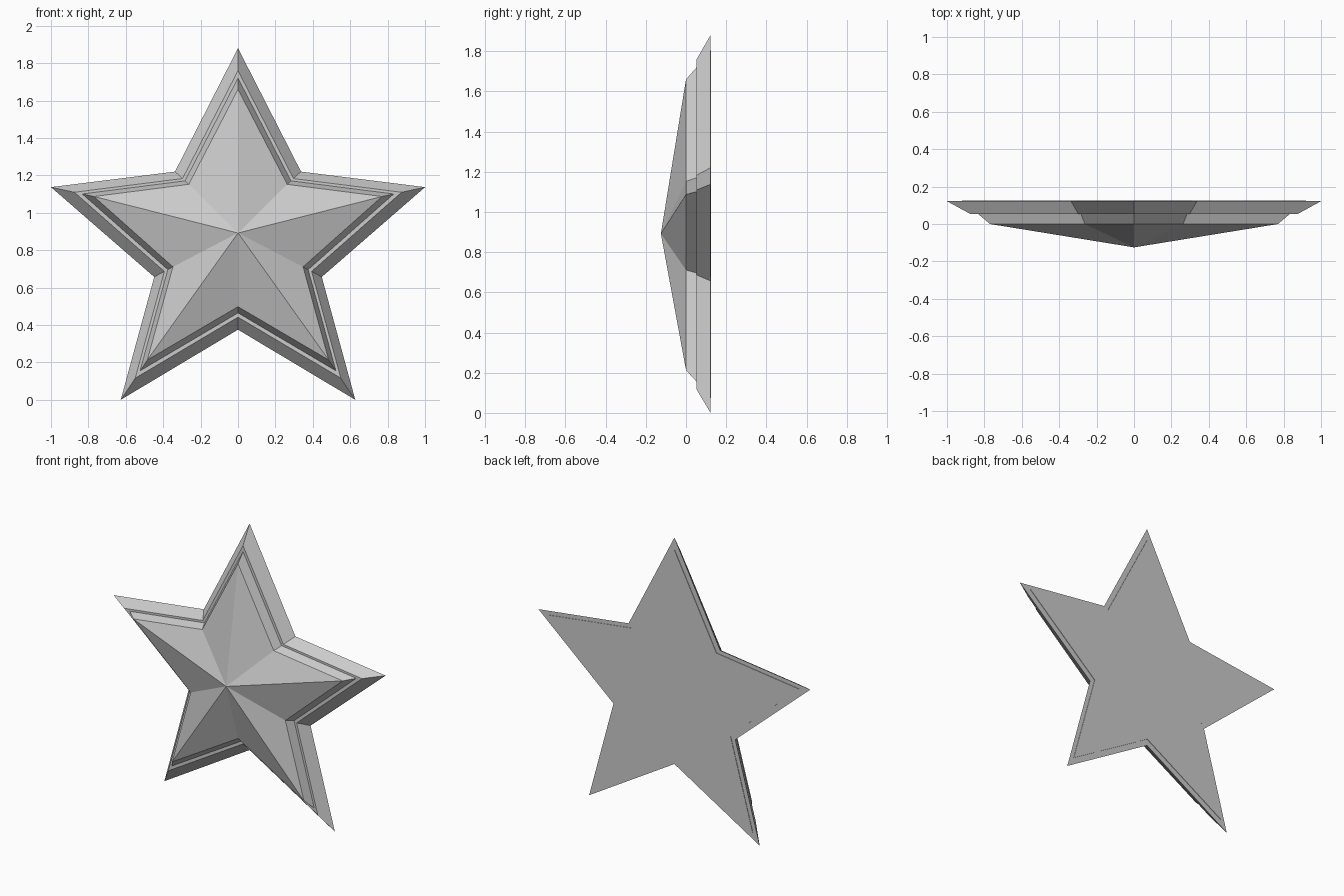
import bpy
import bmesh

if "Cube" in bpy.data.objects:
    bpy.data.objects.remove(bpy.data.objects["Cube"])

# Right half of the star outline (x, z), top tip to bottom notch
OUTER = [(0, 1.88), (0.337, 1.22), (1.0, 1.137), (0.448, 0.657), (0.627, 0.0), (0, 0.375)]
INNER = [(0, 1.66), (0.263, 1.152), (0.77, 1.087), (0.348, 0.711), (0.485, 0.213), (0, 0.498)]
CENTRE_Z = 0.892


def outline(f):
    """Full star outline, blended from the outer rim (0) to the face edge (1)."""
    half = [(a[0] + (b[0] - a[0]) * f, a[1] + (b[1] - a[1]) * f)
            for a, b in zip(OUTER, INNER)]
    return half + [(-x, z) for x, z in half[-2:0:-1]]


def star_part(name, rings, front_y, back_y):
    """Loft star outlines (blend, y) from back to front and fan both ends to a centre."""
    bm = bmesh.new()
    loops = [[bm.verts.new((x, y, z)) for x, z in outline(f)] for f, y in rings]
    back = bm.verts.new((0, back_y, CENTRE_Z))
    front = bm.verts.new((0, front_y, CENTRE_Z))
    n = len(loops[0])
    for i in range(n):
        j = (i + 1) % n
        for a, b in zip(loops, loops[1:]):
            bm.faces.new((a[i], a[j], b[j], b[i]))
        bm.faces.new((back, loops[0][j], loops[0][i]))
        bm.faces.new((front, loops[-1][i], loops[-1][j]))
    bmesh.ops.recalc_face_normals(bm, faces=bm.faces[:])
    mesh = bpy.data.meshes.new(name)
    bm.to_mesh(mesh)
    bm.free()
    obj = bpy.data.objects.new(name, mesh)
    bpy.context.collection.objects.link(obj)


# Stepped rim, inner bevel and faceted face, with a slightly raised back panel
star_part("faceted_star",
          [(0.35, 0.125), (0.35, 0.122), (0, 0.122), (0.545, 0.053),
           (0.727, 0.053), (1, 0.0)],
          front_y=-0.125, back_y=0.125)
